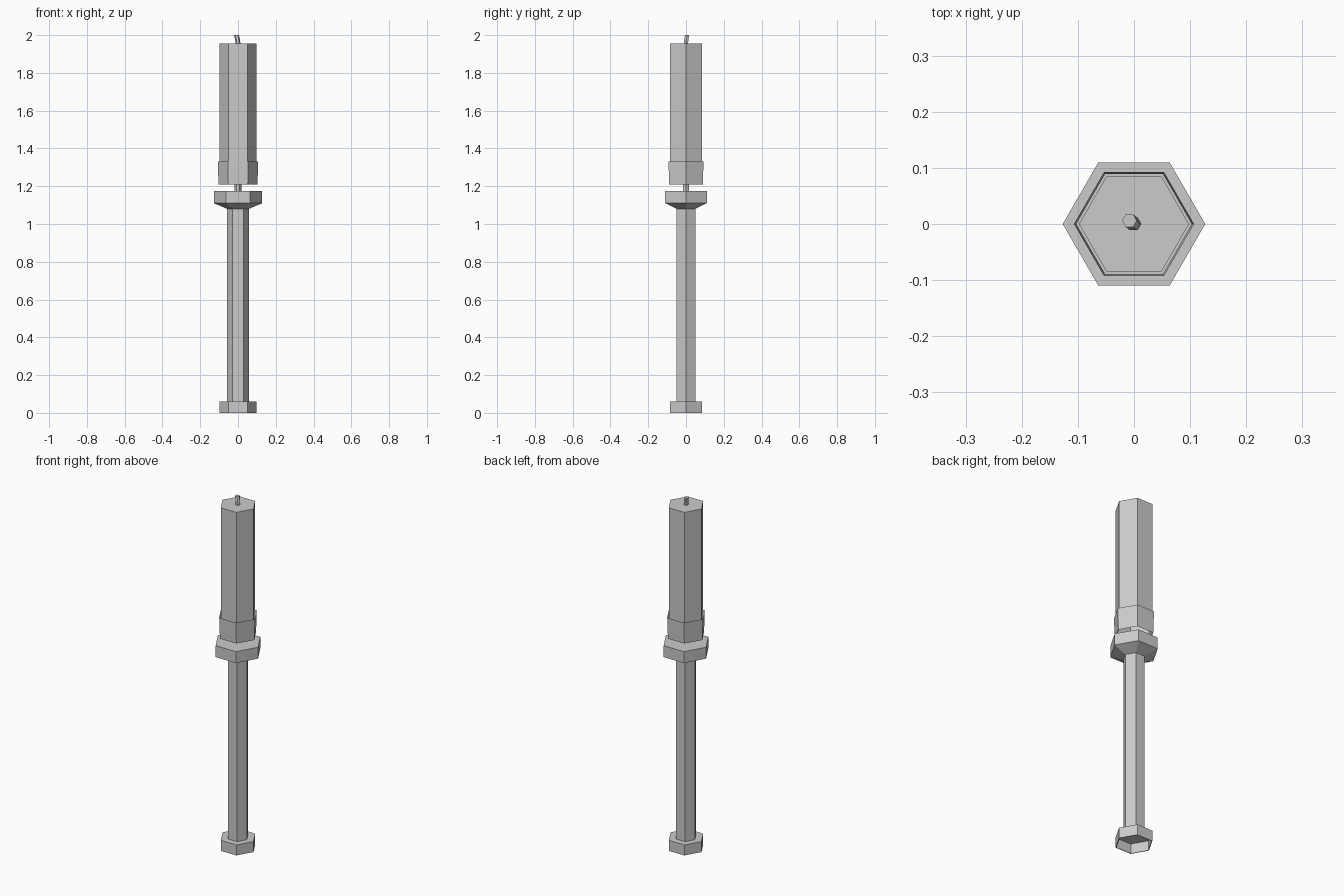
import bpy, bmesh, math
from mathutils import Vector

if "Cube" in bpy.data.objects:
    bpy.data.objects.remove(bpy.data.objects["Cube"])

grey = bpy.data.materials.new("plain grey")
grey.use_nodes = True
COLOUR = (0.6, 0.6, 0.6, 1)
grey.diffuse_color = COLOUR
grey.node_tree.nodes["Principled BSDF"].inputs["Base Color"].default_value = COLOUR


def hex_stack(name, rings, cap_bottom=False, cap_top=False, flip=False):
    """Loft six-sided rings given as (radius, z, x offset, y offset)."""
    bm = bmesh.new()
    loops = []
    for radius, z, *shift in rings:
        dx, dy = shift or (0, 0)
        loops.append([bm.verts.new(Vector((dx + radius * math.cos(k * math.pi / 3),
                                           dy + radius * math.sin(k * math.pi / 3), z)))
                      for k in range(6)])
    for low, high in zip(loops, loops[1:]):
        for k in range(6):
            n = (k + 1) % 6
            bm.faces.new((low[k], low[n], high[n], high[k]))
    if cap_bottom:
        bm.faces.new(loops[0][::-1])
    if cap_top:
        bm.faces.new(loops[-1])
    if flip:
        bmesh.ops.reverse_faces(bm, faces=bm.faces[:])
    mesh = bpy.data.meshes.new(name)
    bm.to_mesh(mesh)
    bm.free()
    mesh.materials.append(grey)
    obj = bpy.data.objects.new(name, mesh)
    bpy.context.collection.objects.link(obj)
    return obj


# Hollow foot: recess, rim, outer wall and flat top
hex_stack("foot", [(0.094, 0.055), (0.094, 0), (0.098, 0), (0.098, 0.06)],
          cap_bottom=True, cap_top=True)
# Long shaft
hex_stack("shaft", [(0.057, 0.06), (0.057, 1.08)])
# Collar with a sloping underside
hex_stack("collar", [(0.057, 1.08), (0.127, 1.11), (0.127, 1.175)],
          cap_bottom=True, cap_top=True)
# Core pin between collar and upper body
hex_stack("core_pin", [(0.018, 1.175), (0.018, 1.23)])
# Upper body
hex_stack("upper_body", [(0.098, 1.21), (0.098, 1.955)], cap_top=True)
# Thin sleeve around the foot of the upper body, facing inward
hex_stack("sleeve", [(0.103, 1.21), (0.107, 1.33)], flip=True)
# Bent tip
hex_stack("bent_tip", [(0.013, 1.95), (0.013, 1.975, -0.002, 0.001),
                       (0.013, 2.0, -0.008, 0.006)], cap_top=True)
